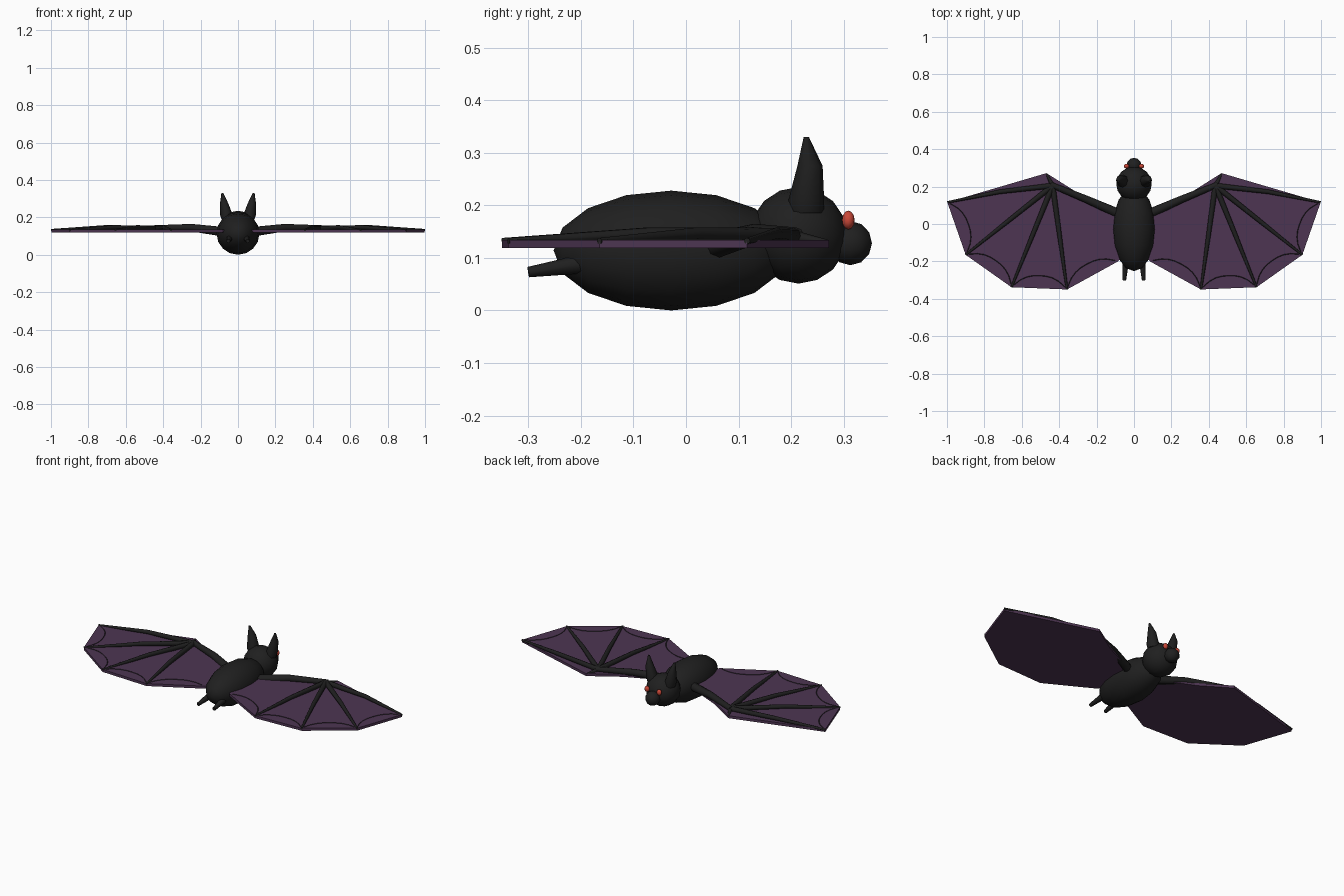
import bpy, bmesh, math
from mathutils import Vector

if "Cube" in bpy.data.objects:
    bpy.data.objects.remove(bpy.data.objects["Cube"])


def material(name, rgb):
    m = bpy.data.materials.new(name)
    m.diffuse_color = (*rgb, 1)
    m.use_nodes = True
    m.node_tree.nodes["Principled BSDF"].inputs["Base Color"].default_value = m.diffuse_color
    return m


FUR = material("black fur", (0.014, 0.014, 0.014))
SKIN = material("purple wing skin", (0.075, 0.036, 0.085))
RED = material("red eye", (0.60, 0.065, 0.04))


def finish(bm, name, mat, smooth=True):
    bmesh.ops.recalc_face_normals(bm, faces=bm.faces)
    me = bpy.data.meshes.new(name)
    bm.to_mesh(me)
    bm.free()
    ob = bpy.data.objects.new(name, me)
    bpy.context.collection.objects.link(ob)
    me.materials.append(mat)
    if smooth:
        bpy.ops.object.select_all(action='DESELECT')
        ob.select_set(True)
        bpy.context.view_layer.objects.active = ob
        bpy.ops.object.shade_smooth_by_angle(angle=math.radians(50))
    return ob


def ellipsoid(name, mat, centre, radii, segments=16, rings=8):
    bm = bmesh.new()
    bmesh.ops.create_uvsphere(bm, u_segments=segments, v_segments=rings, radius=1)
    for v in bm.verts:  # poles point along y
        x, y, z = v.co
        v.co = Vector((x * radii[0], z * radii[1], -y * radii[2])) + Vector(centre)
    return finish(bm, name, mat)


def loft(bm, rings):
    """Bridge equal-size rings of points and cap both ends."""
    loops = [[bm.verts.new(p) for p in ring] for ring in rings]
    n = len(loops[0])
    for a, b in zip(loops, loops[1:]):
        for i in range(n):
            bm.faces.new((a[i], a[(i + 1) % n], b[(i + 1) % n], b[i]))
    bm.faces.new(loops[0])
    bm.faces.new(loops[-1])


def tube(name, mat, points, radii, sides=8):
    pts = [Vector(p) for p in points]
    rings = []
    for i, p in enumerate(pts):
        t = (pts[min(i + 1, len(pts) - 1)] - pts[max(i - 1, 0)]).normalized()
        u = t.cross(Vector((0, 0, 1))).normalized()
        w = u.cross(t)
        rings.append([p + radii[i] * (math.cos(a) * u + math.sin(a) * w)
                      for a in (2 * math.pi * k / sides for k in range(sides))])
    bm = bmesh.new()
    loft(bm, rings)
    return finish(bm, name, mat)


# Body, head and muzzle along the y axis
ellipsoid("body", FUR, (0, -0.028, 0.114), (0.115, 0.224, 0.114))
ellipsoid("head", FUR, (0, 0.214, 0.143), (0.095, 0.093, 0.092))
ellipsoid("muzzle", FUR, (0, 0.313, 0.128), (0.042, 0.041, 0.042), 10, 6)

# Wing layout: wrist, finger tips and rear root, for the +x side
WRIST = (0.435, 0.205)
TIPS = [(0.998, 0.116), (0.90, -0.165), (0.655, -0.338), (0.358, -0.35)]
ROOT = (0.085, -0.20)
LOW, HIGH = 0.119, 0.134

for s, side in ((1, "right"), (-1, "left")):
    # Eyes, feet
    ellipsoid(side + "_eye", RED, (s * 0.04, 0.309, 0.172), (0.015, 0.012, 0.018), 10, 6)
    tube(side + "_foot", FUR, [(s * 0.045, -0.20, 0.088), (s * 0.052, -0.30, 0.073)],
         [0.018, 0.010])

    # Ears: tapered oval rings (z, x, y, half width, half depth)
    rings = []
    for z, x, y, rx, ry in ((0.185, 0.056, 0.229, 0.030, 0.034),
                            (0.21, 0.061, 0.229, 0.034, 0.034),
                            (0.275, 0.074, 0.236, 0.022, 0.024),
                            (0.33, 0.084, 0.229, 0.005, 0.005)):
        rings.append([(s * (x + rx * math.cos(a)), y + ry * math.sin(a), z)
                      for a in (2 * math.pi * k / 8 for k in range(8))])
    bm = bmesh.new()
    loft(bm, rings)
    finish(bm, side + "_ear", FUR)

    # Wing membrane slab
    outline = [(0.06, 0.06), (0.30, 0.166), (0.468, 0.272)] + TIPS + [ROOT, (0.05, -0.16)]
    bm = bmesh.new()
    loft(bm, [[(s * x, y, z) for x, y in outline] for z in (LOW, HIGH)])
    finish(bm, side + "_wing_membrane", SKIN, smooth=False)

    # Arm and thumb
    tube(side + "_arm", FUR,
         [(s * 0.07, 0.05, 0.122), (s * 0.25, 0.13, 0.145), (s * 0.445, 0.21, 0.143)],
         [0.026, 0.020, 0.015])
    tube(side + "_thumb", FUR,
         [(s * WRIST[0], WRIST[1], 0.14), (s * 0.468, 0.268, 0.13)], [0.013, 0.005])

    # Finger bones fanning out from the wrist
    for i, (x, y) in enumerate(TIPS):
        mx, my = (WRIST[0] + x) / 2, (WRIST[1] + y) / 2
        tube(f"{side}_finger_{i + 1}", FUR,
             [(s * WRIST[0], WRIST[1], 0.142),
              (s * mx, my + (0.012 if i == 0 else 0), 0.146),
              (s * x, y, 0.132)], [0.015, 0.012, 0.006])

    # Thin scalloped seams between finger tips
    ends = TIPS + [ROOT]
    for i, (a, b) in enumerate(zip(ends, ends[1:])):
        a, b = Vector(a), Vector(b)
        inward = Vector((-(b - a).y, (b - a).x)).normalized()
        if inward.dot(Vector(WRIST) - a) < 0:
            inward = -inward
        path = []
        for k in range(9):
            t = 0.04 + 0.92 * k / 8
            p = a.lerp(b, t) + inward * 0.068 * (1 - abs(2 * t - 1) ** 2.5)
            path.append((s * p.x, p.y, HIGH))
        tube(f"{side}_wing_seam_{i + 1}", FUR, path, [0.002] * 9, 4)
